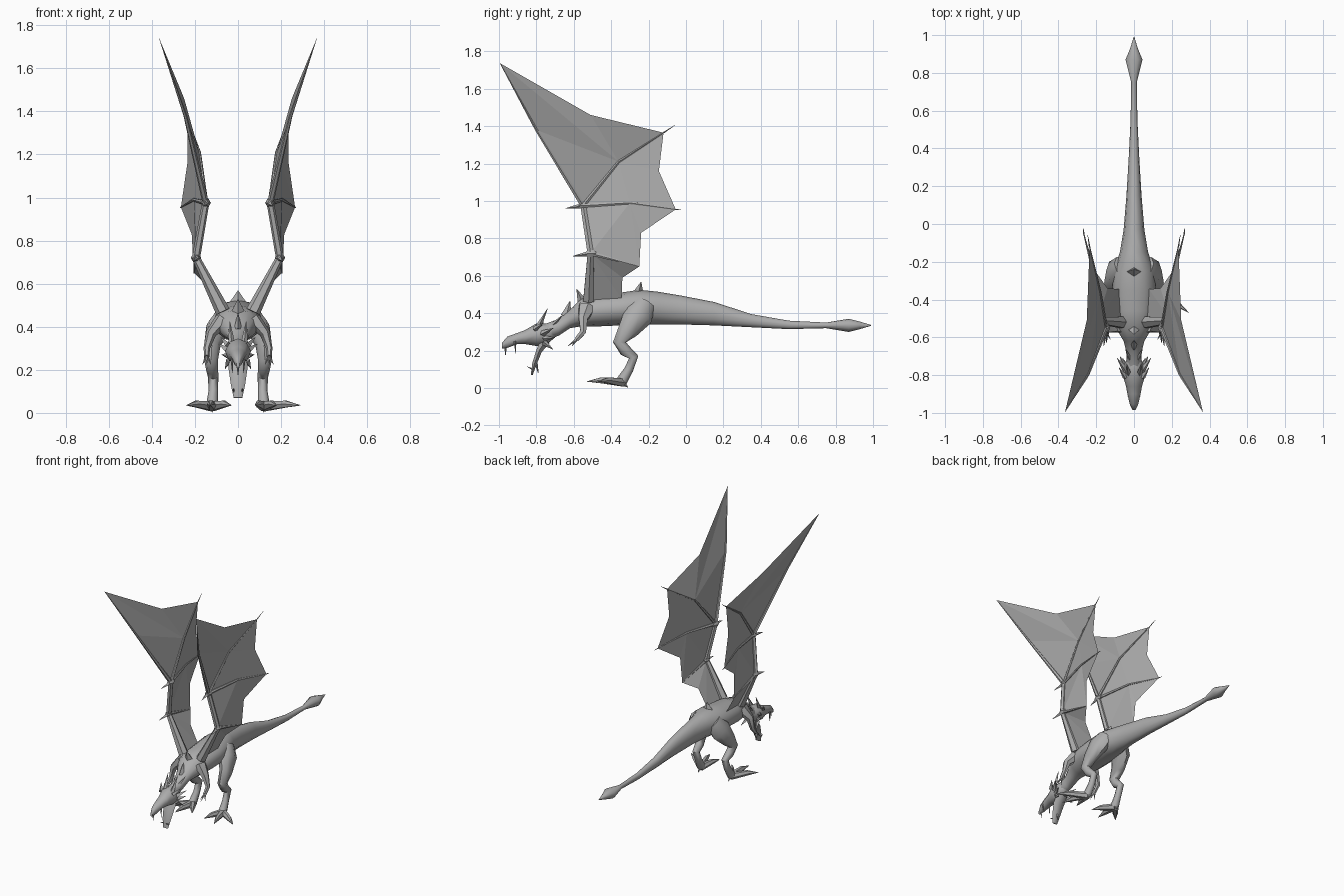
import bpy, bmesh, math
from mathutils import Vector

if "Cube" in bpy.data.objects:
    bpy.data.objects.remove(bpy.data.objects["Cube"])

GREY = (0.42, 0.42, 0.42, 1)
skin = bpy.data.materials.new("grey_skin")
skin.use_nodes = True
skin.diffuse_color = GREY
skin.node_tree.nodes["Principled BSDF"].inputs["Base Color"].default_value = GREY


def finish(name, bm, mirror, smooth):
    """Turn a bmesh into a named object, mirrored across x if wanted."""
    mesh = bpy.data.meshes.new(name)
    bm.to_mesh(mesh)
    bm.free()
    mesh.materials.append(skin)
    obj = bpy.data.objects.new(name, mesh)
    bpy.context.collection.objects.link(obj)
    if mirror:
        obj.modifiers.new("mirror", 'MIRROR').use_mirror_merge = False
    if smooth:
        bpy.ops.object.select_all(action='DESELECT')
        obj.select_set(True)
        bpy.context.view_layer.objects.active = obj
        bpy.ops.object.shade_smooth_by_angle(angle=math.radians(50))
    return obj


def tube(name, stations, sides=8, mirror=False, smooth=True, upright=False):
    """Loft ellipses along a path; a station is (point, side radius, up radius)."""
    bm = bmesh.new()
    points = [Vector(s[0]) for s in stations]
    rings = []
    for i, (_, side_r, up_r) in enumerate(stations):
        ahead = points[min(i + 1, len(points) - 1)] - points[i]
        behind = points[i] - points[max(i - 1, 0)]
        along = (ahead.normalized() + behind.normalized()).normalized()
        if upright:
            along = Vector((0, 1, 0))
        axis = Vector((1, 0, 0)) if abs(along.x) < 0.9 else Vector((0, 1, 0))
        up = axis.cross(along).normalized()
        side = along.cross(up)
        turn = [math.tau * k / sides for k in range(sides)]
        rings.append([bm.verts.new(points[i] + side * side_r * math.cos(a) + up * up_r * math.sin(a))
                      for a in turn])
    for low, high in zip(rings, rings[1:]):
        for k in range(sides):
            n = (k + 1) % sides
            bm.faces.new((low[k], low[n], high[n], high[k]))
    bm.faces.new(rings[0])
    bm.faces.new(rings[-1])
    bmesh.ops.recalc_face_normals(bm, faces=bm.faces)
    return finish(name, bm, mirror, smooth)


def spike(name, base, tip, radius, depth=None, mirror=True):
    """A thin tapering horn, claw or fin."""
    return tube(name, [(base, radius, depth or radius), (tip, 0.001, 0.001)],
                sides=4, mirror=mirror, smooth=False)


def profile(rows):
    """Rows of (y, bottom, top, half width) on the centre line."""
    return [((0, y, (low + top) / 2), half, (top - low) / 2) for y, low, top, half in rows]


# Neck, torso and tail with its leaf-shaped end
tube("body", profile([
    (-0.76, 0.25, 0.34, 0.04), (-0.68, 0.28, 0.37, 0.04), (-0.62, 0.32, 0.42, 0.055),
    (-0.56, 0.33, 0.48, 0.09), (-0.46, 0.33, 0.50, 0.11), (-0.35, 0.335, 0.51, 0.115),
    (-0.25, 0.34, 0.525, 0.11), (-0.15, 0.34, 0.515, 0.075), (-0.03, 0.34, 0.495, 0.055),
    (0.15, 0.335, 0.46, 0.04), (0.35, 0.325, 0.395, 0.028), (0.55, 0.315, 0.36, 0.018),
    (0.75, 0.32, 0.35, 0.015), (0.87, 0.30, 0.37, 0.045), (0.93, 0.315, 0.355, 0.02),
    (0.99, 0.333, 0.337, 0.002)]), sides=12, upright=True)

# Head and hooked upper jaw
tube("head", profile([
    (-0.985, 0.21, 0.24, 0.008), (-0.955, 0.215, 0.275, 0.022), (-0.90, 0.235, 0.295, 0.035),
    (-0.86, 0.235, 0.31, 0.042), (-0.80, 0.225, 0.345, 0.06), (-0.75, 0.23, 0.345, 0.055),
    (-0.70, 0.27, 0.35, 0.03)]), sides=8, upright=True)
tube("lower_jaw", [((0, -0.75, 0.255), 0.045, 0.03), ((0, -0.785, 0.2), 0.043, 0.018),
                   ((0, -0.81, 0.13), 0.033, 0.014), ((0, -0.825, 0.07), 0.02, 0.006)], sides=6)
spike("beak_hook", (0, -0.965, 0.225), (0, -0.965, 0.175), 0.008, mirror=False)
spike("upper_fang", (0.028, -0.915, 0.25), (0.026, -0.91, 0.185), 0.007)
spike("lower_fang", (0.02, -0.82, 0.1), (0.02, -0.85, 0.115), 0.005)
spike("chin_spike", (0, -0.8, 0.13), (0, -0.79, 0.08), 0.009, mirror=False)

# Horns, brows and cheek frill
for name, base, tip, radius in [
        ("horn", (0.03, -0.79, 0.325), (0.038, -0.74, 0.425), 0.016),
        ("brow_spike", (0.045, -0.81, 0.315), (0.08, -0.76, 0.35), 0.016),
        ("upper_cheek_spike", (0.045, -0.77, 0.29), (0.09, -0.71, 0.32), 0.018),
        ("middle_cheek_spike", (0.045, -0.76, 0.265), (0.075, -0.70, 0.27), 0.016),
        ("lower_cheek_spike", (0.04, -0.76, 0.245), (0.06, -0.71, 0.205), 0.016),
        ("nape_spike", (0.02, -0.72, 0.33), (0.045, -0.66, 0.39), 0.014)]:
    spike(name, base, tip, radius)

# Fins along the back
for name, base, tip, width in [
        ("neck_fin", (0, -0.64, 0.385), (0, -0.62, 0.465), 0.02),
        ("shoulder_fin", (0, -0.55, 0.45), (0, -0.585, 0.53), 0.04),
        ("hip_fin", (0, -0.255, 0.505), (0, -0.24, 0.568), 0.045)]:
    spike(name, base, tip, width, 0.03, mirror=False)

# Small forearms with claws
tube("forearm", [((0.07, -0.53, 0.43), 0.04, 0.05), ((0.125, -0.55, 0.37), 0.025, 0.028),
                 ((0.145, -0.55, 0.30), 0.015, 0.018), ((0.145, -0.585, 0.26), 0.012, 0.014)],
     sides=6, mirror=True)
for shift in (-0.02, 0, 0.02):
    spike("forearm_claw", (0.145, -0.58, 0.265), (0.145 + shift, -0.63 + abs(shift), 0.225), 0.008)

# Hind legs
tube("hind_leg", [((0.06, -0.22, 0.45), 0.05, 0.06), ((0.095, -0.255, 0.39), 0.055, 0.08),
                  ((0.12, -0.31, 0.31), 0.038, 0.055), ((0.125, -0.355, 0.245), 0.032, 0.035),
                  ((0.12, -0.325, 0.2), 0.028, 0.032), ((0.115, -0.28, 0.165), 0.024, 0.026),
                  ((0.115, -0.305, 0.1), 0.022, 0.024), ((0.12, -0.345, 0.035), 0.028, 0.03)],
     sides=8, mirror=True)

# Feet, turned slightly apart
toe_tips = {"left": [(0.29, -0.47), (0.18, -0.53), (0.08, -0.5)],
            "right": [(-0.24, -0.48), (-0.13, -0.53), (-0.03, -0.48)]}
for label, tips in toe_tips.items():
    heel = Vector((math.copysign(0.12, tips[0][0]), -0.34, 0.03))
    for x, y in tips:
        tip = Vector((x, y, 0.035))
        knuckle = heel.lerp(tip, 0.6) + Vector((0, 0, 0.008))
        tube(label + "_toe", [(heel, 0.024, 0.025), (knuckle, 0.017, 0.018), (tip, 0.001, 0.001)],
             sides=6)
    spike(label + "_heel_claw", heel, heel + Vector((0, 0.03, -0.027)), 0.018, mirror=False)

# Key points of one wing
W = {
    "shoulder": (0.07, -0.52, 0.47), "elbow": (0.195, -0.51, 0.72), "wrist": (0.15, -0.55, 0.975),
    "lead_mid": (0.245, -0.80, 1.38), "lead_tip": (0.365, -0.995, 1.737),
    "upper_notch": (0.25, -0.51, 1.46),
    "upper_mid": (0.18, -0.36, 1.21), "upper_tip": (0.235, -0.12, 1.365),
    "middle_notch": (0.235, -0.145, 1.16),
    "lower_mid": (0.205, -0.30, 0.99), "lower_tip": (0.265, -0.055, 0.955),
    "lower_notch": (0.215, -0.24, 0.83), "elbow_tip": (0.205, -0.25, 0.65),
    "body_notch": (0.14, -0.34, 0.59), "body_back": (0.08, -0.345, 0.48),
}

# Wing membrane: each panel is a fan around its first point
panels = ["upper_mid wrist lead_mid lead_tip upper_notch upper_tip",
          "upper_mid upper_tip middle_notch lower_tip lower_mid wrist",
          "lower_mid lower_tip lower_notch elbow_tip elbow wrist",
          "elbow elbow_tip body_notch body_back shoulder"]
bm = bmesh.new()
corner = {key: bm.verts.new(place) for key, place in W.items()}
for panel in panels:
    hub, *rim = [corner[key] for key in panel.split()]
    for first, second in zip(rim, rim[1:]):
        bm.faces.new((hub, first, second))
bmesh.ops.recalc_face_normals(bm, faces=bm.faces)
finish("wing_membrane", bm, True, False)

# Wing bones
for name, path, radii in [
        ("wing_arm", "shoulder elbow", (0.034, 0.018)),
        ("wing_forearm", "elbow wrist", (0.019, 0.017)),
        ("leading_finger", "wrist lead_mid lead_tip", (0.015, 0.008, 0.001)),
        ("upper_finger", "wrist upper_mid upper_tip", (0.012, 0.008, 0.003)),
        ("lower_finger", "wrist lower_mid lower_tip", (0.012, 0.008, 0.003)),
        ("elbow_finger", "elbow elbow_tip", (0.013, 0.002))]:
    tube(name, [(W[key], r, r) for key, r in zip(path.split(), radii)], sides=6, mirror=True)

# Wing joints and claws
for joint in ("elbow", "wrist"):
    centre = Vector(W[joint])
    tube(joint + "_joint", [(centre + Vector((0, d, 0)), r, r) for d, r in
                            ((-0.025, 0.012), (0, 0.024), (0.03, 0.01))], sides=6, mirror=True)
    spike(joint + "_claw", centre, centre + Vector((0.01, -0.095, -0.015)), 0.016)
for finger, reach in (("upper", (0.01, 0.06, 0.04)), ("lower", (0.003, 0.03, -0.003))):
    tip = Vector(W[finger + "_tip"])
    spike(finger + "_finger_claw", tip, tip + Vector(reach), 0.004)
